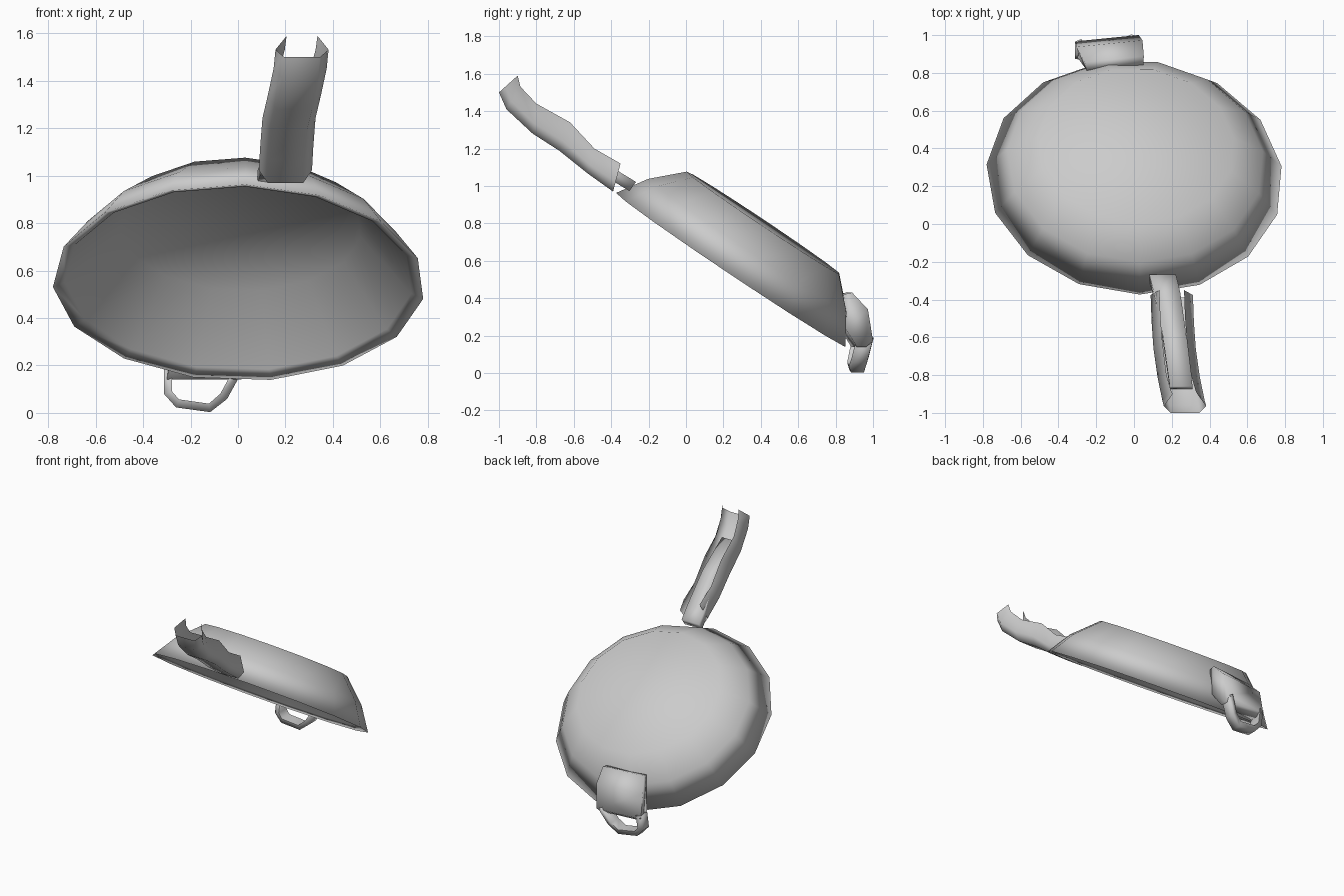
import bpy, bmesh, math
from mathutils import Vector

old = bpy.data.objects.get("Cube")
if old:
    bpy.data.objects.remove(old)

grey = bpy.data.materials.new("plain_grey")
grey.use_nodes = True
grey.diffuse_color = (0.6, 0.6, 0.6, 1)
grey.node_tree.nodes["Principled BSDF"].inputs["Base Color"].default_value = (0.6, 0.6, 0.6, 1)


def loft(name, rings, closed=True, cap_start=False, cap_end=False, angle=100):
    """Skin a list of equal-length point rings."""
    bm = bmesh.new()
    rows = [[bm.verts.new(p) for p in ring] for ring in rings]
    count = len(rows[0])
    for a, b in zip(rows, rows[1:]):
        for i in range(count if closed else count - 1):
            j = (i + 1) % count
            bm.faces.new((a[i], a[j], b[j], b[i]))
    if cap_start:
        bm.faces.new(rows[0][::-1])
    if cap_end:
        bm.faces.new(rows[-1])
    bmesh.ops.recalc_face_normals(bm, faces=bm.faces)
    mesh = bpy.data.meshes.new(name)
    bm.to_mesh(mesh)
    bm.free()
    obj = bpy.data.objects.new(name, mesh)
    bpy.context.collection.objects.link(obj)
    mesh.materials.append(grey)
    bpy.ops.object.select_all(action="DESELECT")
    obj.select_set(True)
    bpy.context.view_layer.objects.active = obj
    bpy.ops.object.shade_smooth_by_angle(angle=math.radians(angle))


# Pan bowl: fifteen-sided shell, tipped with its opening down and forward
along = Vector((0, 0.831, -0.556))
up = Vector((0, 0.556, 0.831))
centre = Vector((0.003, 0.246, 0.549))
across = (Vector((1, 0, 0)) - up * 0.03 - along * 0.02).normalized()
axis = (up + Vector((0.03, 0, 0))).normalized()
SIDES = 15


def pan_ring(radius, height):
    points = []
    for k in range(SIDES):
        a = math.radians(8) + math.tau * k / SIDES
        points.append(centre + across * radius * 1.055 * math.cos(a)
                      + along * radius * math.sin(a) + axis * height)
    return points


# inside floor, inner lip, rim, outside wall, underside
profile = [(0.485, 0.283), (0.697, 0.022), (0.745, 0), (0.645, 0.157), (0.495, 0.304)]
loft("pan_bowl", [pan_ring(r, h) for r, h in profile],
     cap_start=True, cap_end=True, angle=180)

# Grip: open channel; each station is centre x, underside (y, z), upper edge (y, z)
stations = [
    (0.200, (-0.39, 0.97), (-0.35, 1.12)),
    (0.205, (-0.53, 1.07), (-0.49, 1.20)),
    (0.215, (-0.68, 1.19), (-0.62, 1.34)),
    (0.237, (-0.82, 1.28), (-0.80, 1.44)),
    (0.262, (-0.96, 1.41), (-0.885, 1.53)),
    (0.270, (-1.00, 1.50), (-0.90, 1.59)),
]
half_section = [(0.065, 1.0), (0.112, 0.35), (0.075, 0.0)]
section = [(-w, t) for w, t in half_section] + half_section[::-1]
rings = []
for x, low, high in stations:
    low, high = Vector((x, *low)), Vector((x, *high))
    rings.append([low.lerp(high, t) + Vector((w, 0, 0)) for w, t in section])
loft("grip_channel", rings, closed=False)

# Tang: flat bar running from the pan wall up inside the grip, thinning to its end
tang = [(0.152, -0.285, 0.997, 0.07, 0.03), (0.175, -0.38, 1.055, 0.07, 0.03),
        (0.214, -0.60, 1.225, 0.062, 0.025), (0.25, -0.867, 1.365, 0.06, 0.012)]
rings = []
for x, y, z, w, thick in tang:
    mid, side = Vector((x, y, z)), Vector((w, 0, 0))
    rise = Vector((0, 0.59, 0.81)) * thick
    rings.append([mid - side - rise, mid + side - rise, mid + side + rise, mid - side + rise])
loft("grip_tang", rings, cap_start=True, cap_end=True)


# Helper handle on the far side, slightly skewed
def skew(x, y, z):
    return Vector((x, y + 0.1 * (x + 0.13), z))


# pad profile: left x, right x, y, z
pad_profile = [(-0.25, 0.05, 0.825, 0.42), (-0.26, 0.052, 0.87, 0.43),
               (-0.305, 0.045, 0.955, 0.34), (-0.31, 0.025, 0.985, 0.17),
               (-0.305, 0.015, 0.95, 0.14), (-0.30, 0.015, 0.90, 0.14),
               (-0.26, 0.04, 0.84, 0.23)]
rings = [[skew(p[side], p[2], p[3]) for p in pad_profile] for side in (0, 1)]
loft("helper_pad", rings, cap_start=True, cap_end=True)

# Hanging loop beneath the pad: a flat strap bent into a U
path = [(-0.295, 0.19), (-0.295, 0.085), (-0.255, 0.04), (-0.12, 0.021),
        (-0.06, 0.07), (0.0, 0.18)]
rings = []
for i, (x, z) in enumerate(path):
    before, after = path[max(i - 1, 0)], path[min(i + 1, len(path) - 1)]
    tangent = Vector((after[0] - before[0], after[1] - before[1])).normalized()
    out = Vector((tangent.y, -tangent.x)) * 0.018
    y = 0.915 + 0.2 * max(z - 0.02, 0)
    rings.append([skew(x + s * out.x, y + d, z + s * out.y)
                  for s, d in ((-1, -0.045), (1, -0.035), (1, 0.035), (-1, 0.045))])
loft("helper_loop", rings, cap_start=True, cap_end=True)
